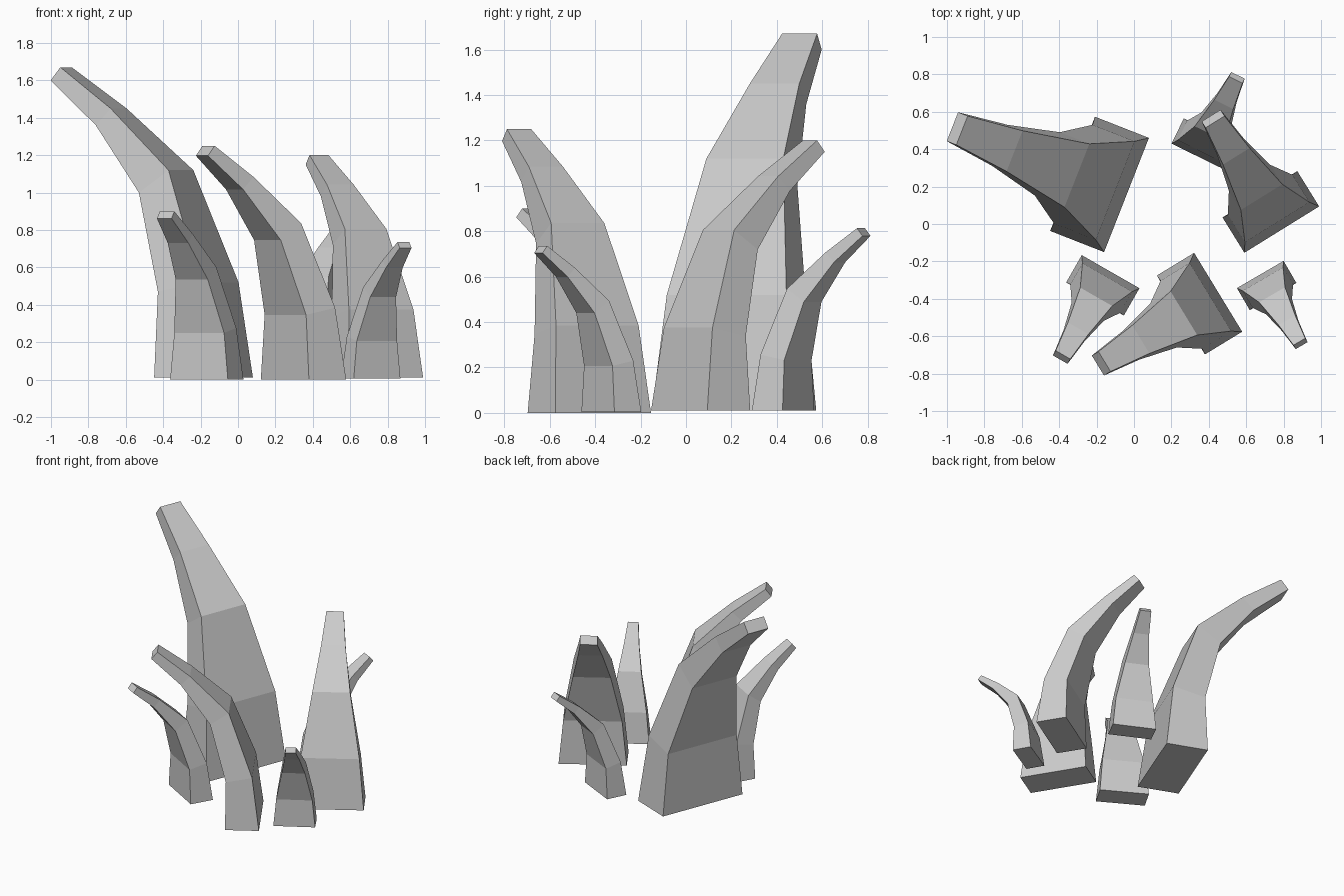
import bpy, bmesh
from mathutils import Vector

if "Cube" in bpy.data.objects:
    bpy.data.objects.remove(bpy.data.objects["Cube"])

# Shared spike shape, one ring per row:
# (convex-side reach, height), (concave-side reach, height), half width
RINGS = [
    ((0.000, 0.00), (0.310, 0.00), 0.328),
    ((0.065, 0.51), (0.306, 0.46), 0.283),
    ((0.285, 1.11), (0.455, 0.99), 0.182),
    ((0.643, 1.44), (0.728, 1.35), 0.117),
    ((0.945, 1.66), (1.000, 1.59), 0.083),
]


def spike(name, base, tip, scale, z0):
    """Four-sided horn, leaning from its convex base edge towards its tip."""
    base = Vector((*base, z0))
    lean = (Vector((*tip, z0)) - base).normalized()
    side = Vector((-lean.y, lean.x, 0))
    up = Vector((0, 0, 1))
    bm = bmesh.new()
    rings = []
    for outer, inner, half in RINGS:
        corners = [(outer, -half), (inner, -half), (inner, half), (outer, half)]
        rings.append([
            bm.verts.new(base + scale * (lean * p[0] + up * p[1] + side * w))
            for p, w in corners])
    for a, b in zip(rings, rings[1:]):
        for i in range(4):
            j = (i + 1) % 4
            bm.faces.new((a[i], a[j], b[j], b[i]))
    bm.faces.new(rings[0][::-1])
    bm.faces.new(rings[-1])
    bmesh.ops.recalc_face_normals(bm, faces=bm.faces)
    mesh = bpy.data.meshes.new(name)
    bm.to_mesh(mesh)
    bm.free()
    bpy.context.collection.objects.link(bpy.data.objects.new(name, mesh))


# Six spikes fanning outwards: base edge centre, tip, scale, base height
spike("spike_back_left", (-0.04, 0.155), (-0.97, 0.52), 1.0, 0.01)
spike("spike_front_middle", (0.45, -0.365), (-0.19, -0.755), 0.753, 0.0)
spike("spike_right", (0.79, -0.03), (0.415, 0.575), 0.717, 0.01)
spike("spike_front_left", (-0.125, -0.255), (-0.393, -0.723), 0.542, 0.0)
spike("spike_back_right", (0.343, 0.36), (0.556, 0.795), 0.484, 0.01)
spike("spike_front_right", (0.675, -0.27), (0.895, -0.648), 0.44, 0.005)
